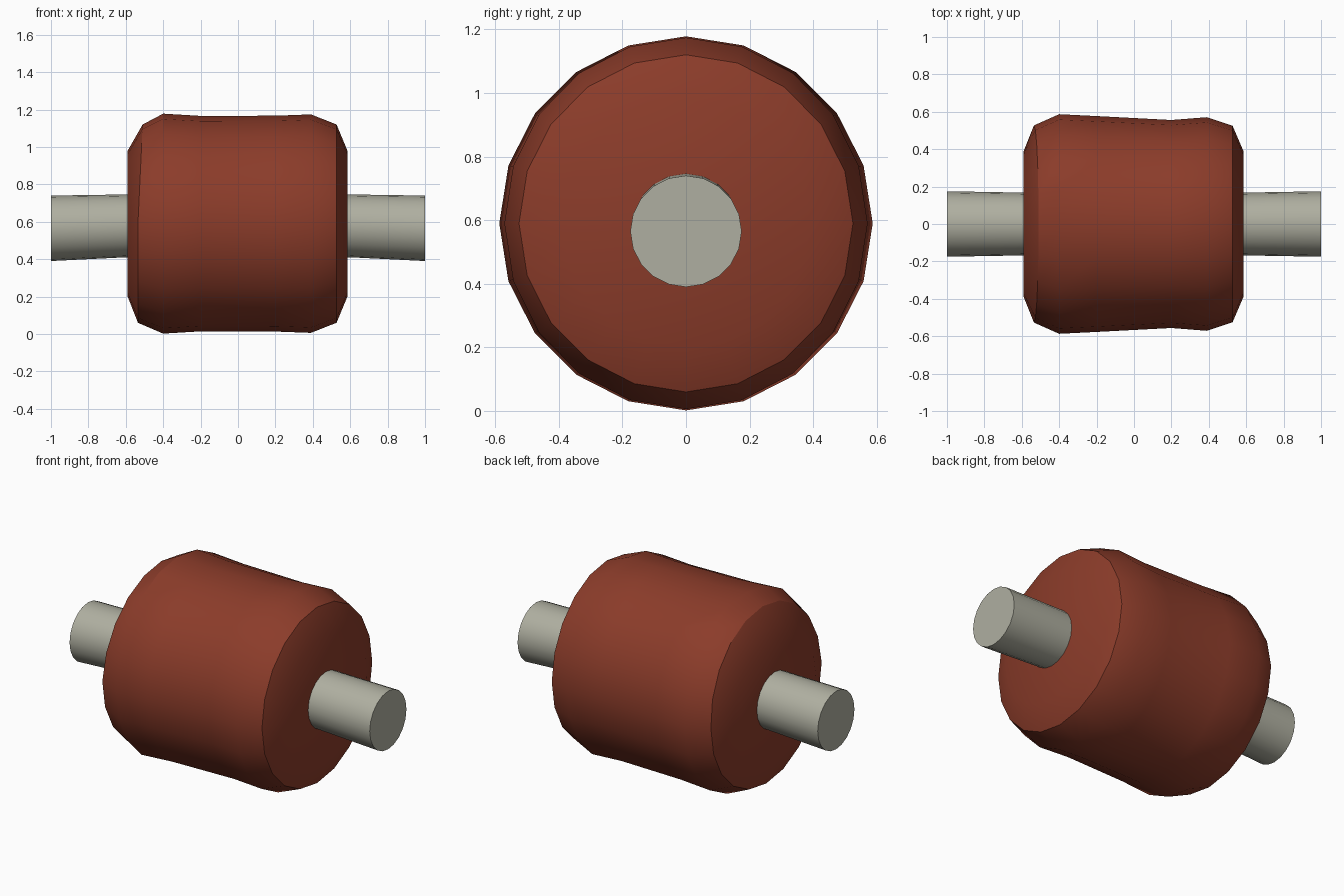
import bpy, bmesh, math

if "Cube" in bpy.data.objects:
    bpy.data.objects.remove(bpy.data.objects["Cube"])

SIDES = 20


def material(name, color):
    m = bpy.data.materials.new(name)
    m.diffuse_color = (*color, 1)
    m.use_nodes = True
    m.node_tree.nodes["Principled BSDF"].inputs["Base Color"].default_value = m.diffuse_color
    return m


def lathe_x(name, rings, mat):
    """Loft rings (x, centre z, y radius, z radius, x shift at the top) along x."""
    bm = bmesh.new()
    loops = []
    for x, cz, ry, rz, lean in rings:
        loop = []
        for i in range(SIDES):
            a = 2 * math.pi * i / SIDES
            up = math.cos(a)
            loop.append(bm.verts.new((x + lean * max(up, 0), ry * math.sin(a), cz + rz * up)))
        loops.append(loop)
    for a, b in zip(loops, loops[1:]):
        for i in range(SIDES):
            j = (i + 1) % SIDES
            bm.faces.new((a[i], a[j], b[j], b[i]))
    bm.faces.new(loops[0])
    bm.faces.new(loops[-1])
    bmesh.ops.recalc_face_normals(bm, faces=bm.faces)
    me = bpy.data.meshes.new(name)
    bm.to_mesh(me)
    bm.free()
    me.materials.append(mat)
    ob = bpy.data.objects.new(name, me)
    bpy.context.collection.objects.link(ob)
    bpy.ops.object.select_all(action='DESELECT')
    ob.select_set(True)
    bpy.context.view_layer.objects.active = ob
    bpy.ops.object.shade_smooth_by_angle(angle=math.radians(30))
    return ob


red = material("rust red", (0.26, 0.045, 0.023))
grey = material("warm grey", (0.43, 0.43, 0.355))

# Barrel: slightly waisted drum with chamfered ends
C = 0.59
lathe_x("roller_drum", [
    (-0.59, C, 0.39, 0.39, 0.0),
    (-0.535, C, 0.527, 0.53, 0.025),
    (-0.40, C, 0.587, 0.588, 0.0),
    (-0.20, C, 0.577, 0.576, 0.0),
    (0.20, C, 0.556, 0.577, 0.0),
    (0.39, C, 0.571, 0.584, 0.0),
    (0.527, C, 0.525, 0.53, 0.0),
    (0.585, C, 0.39, 0.39, 0.0),
], red)

# Axle: slim rod drooping and flaring a little towards both ends
half = [(0.3, 0.581, 0.168, 0.168), (0.6, 0.578, 0.168, 0.168), (1.0, 0.565, 0.175, 0.175)]
lathe_x("axle",
        [(-x, z, ry, rz, 0) for x, z, ry, rz in reversed(half)] +
        [(x, z, ry, rz, 0) for x, z, ry, rz in half], grey)
